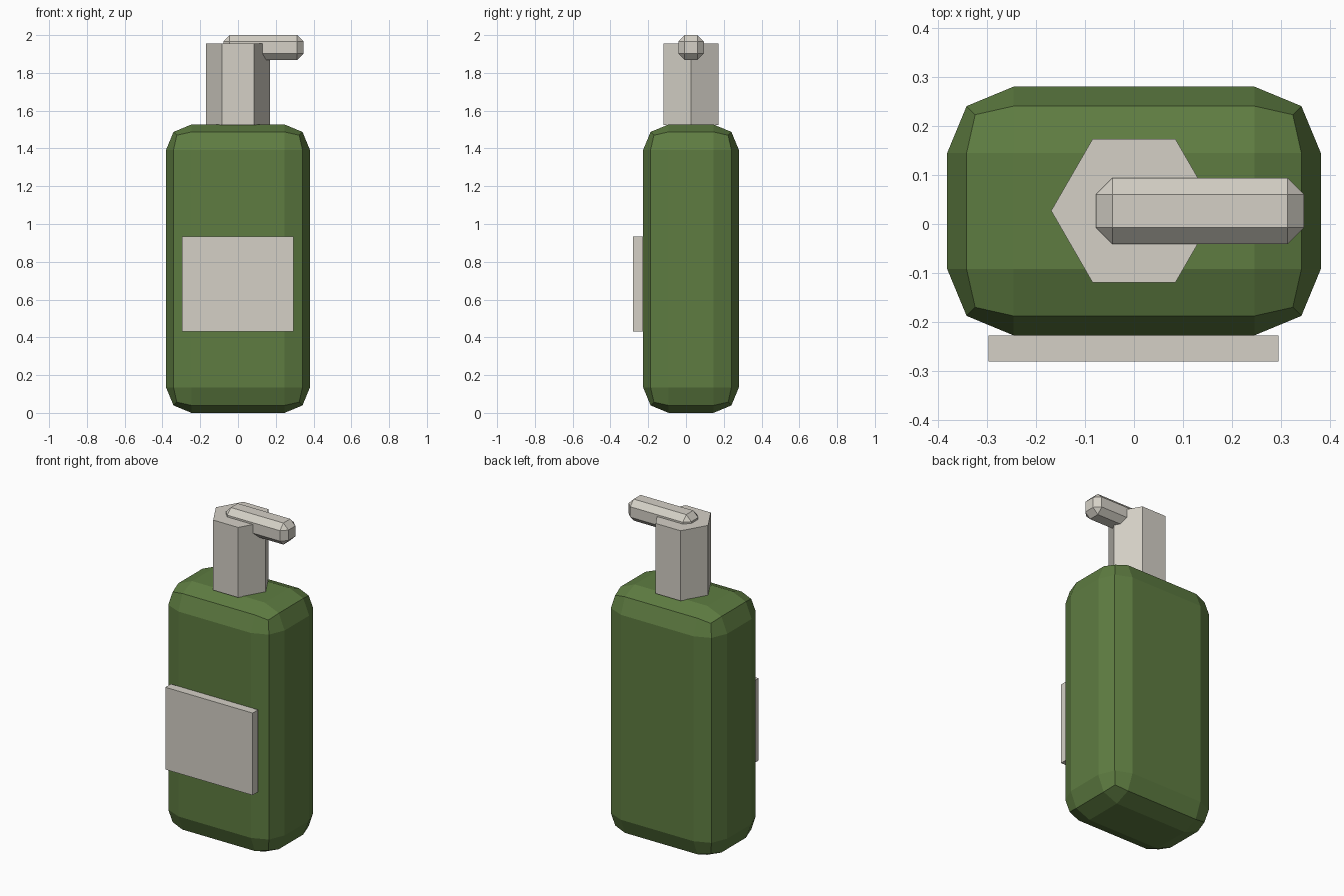
import bpy, bmesh, math
from mathutils import Matrix

if "Cube" in bpy.data.objects:
    bpy.data.objects.remove(bpy.data.objects["Cube"])


def material(name, rgb):
    m = bpy.data.materials.new(name)
    m.diffuse_color = (*rgb, 1)
    m.use_nodes = True
    m.node_tree.nodes["Principled BSDF"].inputs["Base Color"].default_value = m.diffuse_color
    return m


green = material("olive_green", (0.112, 0.202, 0.053))
grey = material("warm_light_grey", (0.66, 0.63, 0.565))


def finish(bm, name, mat):
    bmesh.ops.recalc_face_normals(bm, faces=bm.faces)
    me = bpy.data.meshes.new(name)
    bm.to_mesh(me)
    bm.free()
    me.materials.append(mat)
    ob = bpy.data.objects.new(name, me)
    bpy.context.collection.objects.link(ob)
    return ob


def box(name, lo, hi, mat, bevel=0, segments=1):
    """Box between two corners, with optional bevelled edges."""
    bm = bmesh.new()
    bmesh.ops.create_cube(bm, size=1)
    for v in bm.verts:
        v.co = [(a + b) / 2 + c * (b - a) for a, b, c in zip(lo, hi, v.co)]
    if bevel:
        bmesh.ops.bevel(bm, geom=bm.edges[:], offset=bevel, segments=segments,
                        profile=0.5, affect='EDGES')
    return finish(bm, name, mat)


# Bottle body with rounded edges
box("bottle_body", (-0.381, -0.227, 0), (0.381, 0.28, 1.527), green, 0.135, 2)

# Label plate on the front
box("front_label", (-0.297, -0.28, 0.43), (0.295, -0.227, 0.934), grey)

# Six-sided pump neck, corners pointing along x
bm = bmesh.new()
bmesh.ops.create_cone(bm, cap_ends=True, segments=6, radius1=0.169, radius2=0.169,
                      depth=0.43, matrix=Matrix.Translation((0, 0.027, 1.74))
                      @ Matrix.Rotation(math.radians(30), 4, 'Z'))
xmax = max(v.co.x for v in bm.verts)
if xmax < 0.16:  # keep a corner on the x axis
    bmesh.ops.rotate(bm, verts=bm.verts, cent=(0, 0.027, 0),
                     matrix=Matrix.Rotation(math.radians(30), 3, 'Z'))
finish(bm, "pump_neck", grey)

# Chamfered spout across the top
box("pump_spout", (-0.078, -0.041, 1.868), (0.347, 0.094, 2.0), grey, 0.034)
